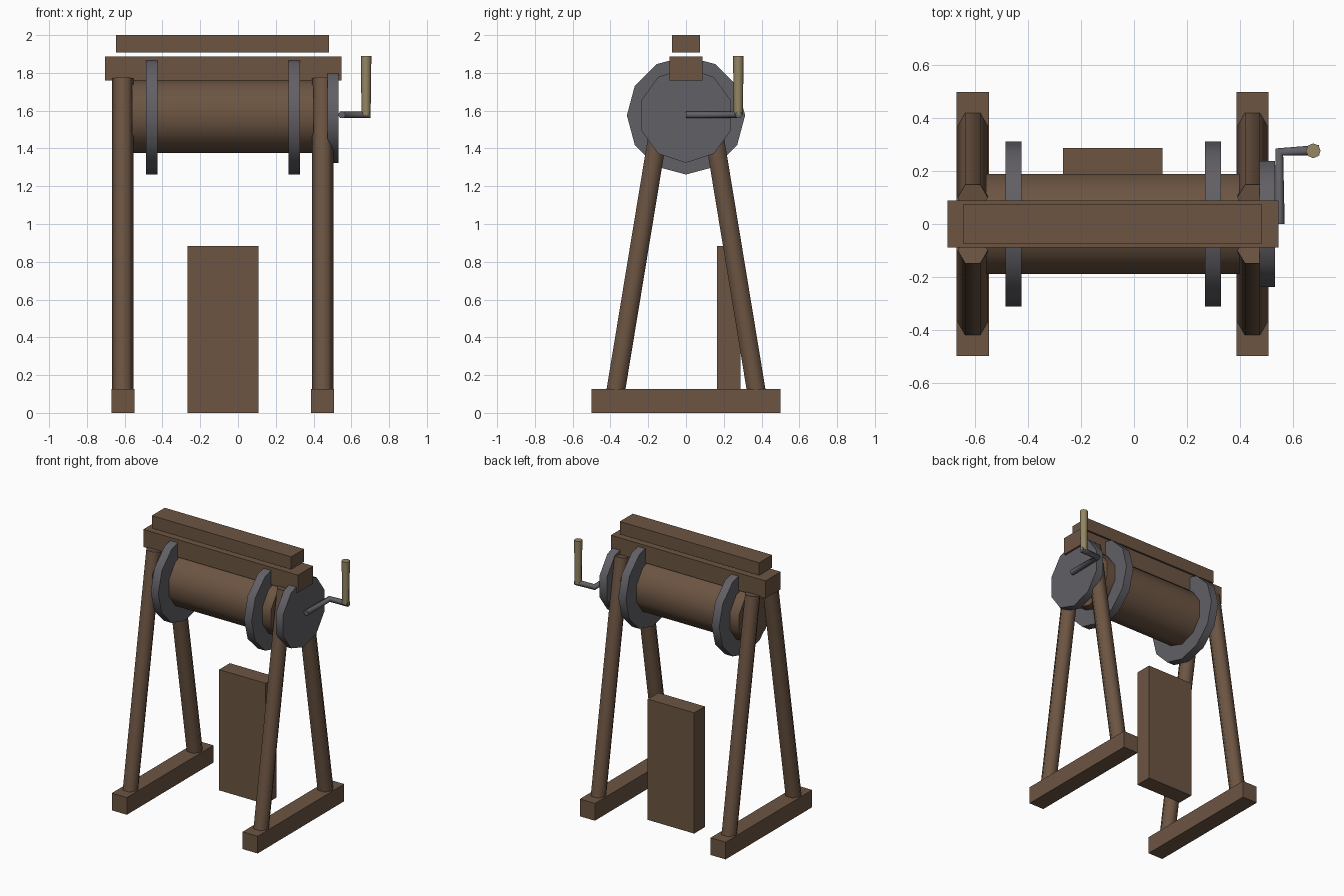
import bpy
from math import radians, pi
from mathutils import Vector, Matrix

if "Cube" in bpy.data.objects:
    bpy.data.objects.remove(bpy.data.objects["Cube"])


def material(name, rgb):
    m = bpy.data.materials.new(name)
    m.diffuse_color = (*rgb, 1)
    m.use_nodes = True
    m.node_tree.nodes["Principled BSDF"].inputs["Base Color"].default_value = m.diffuse_color
    return m


WOOD = material("wood", (0.15, 0.09, 0.055))
IRON = material("iron", (0.12, 0.115, 0.13))
GRIP = material("grip_wood", (0.30, 0.24, 0.13))


def box(name, x, y, z, mat=WOOD):
    bpy.ops.mesh.primitive_cube_add(size=1, location=[(a[0] + a[1]) / 2 for a in (x, y, z)])
    ob = bpy.context.object
    ob.name = name
    ob.scale = [a[1] - a[0] for a in (x, y, z)]
    bpy.ops.object.transform_apply(location=False, rotation=False)
    ob.data.materials.append(mat)
    return ob


def rod(name, a, b, r1, r2, sides, mat, spin=0.0):
    """Tapered prism between two points, smooth sides and flat ends."""
    a, b = Vector(a), Vector(b)
    d = b - a
    bpy.ops.mesh.primitive_cone_add(vertices=sides, radius1=r1, radius2=r2, depth=d.length)
    ob = bpy.context.object
    ob.name = name
    q = Vector((0, 0, 1)).rotation_difference(d)
    ob.data.transform(q.to_matrix().to_4x4() @ Matrix.Rotation(spin, 4, 'Z'))
    ob.location = (a + b) / 2
    ob.data.materials.append(mat)
    bpy.ops.object.shade_smooth_by_angle(angle=radians(65))
    return ob


AXIS = 1.575

# Two A-frames: foot and a pair of leaning legs
for side, x in (("left", -0.61), ("right", 0.448)):
    box(side + "_foot", (x - 0.061, x + 0.061), (-0.5, 0.5), (0, 0.126))
    for end, s in (("front", -1), ("back", 1)):
        rod(f"{side}_{end}_leg", (x, s * 0.378, 0.08), (x, s * 0.1, 1.77),
            0.057, 0.057, 6, WOOD, pi / 6)

# Top beams and loose board standing behind
box("top_beam", (-0.705, 0.547), (-0.088, 0.088), (1.76, 1.888))
box("upper_beam", (-0.645, 0.483), (-0.075, 0.075), (1.907, 2.0))
box("back_board", (-0.268, 0.108), (0.165, 0.288), (0, 0.883))


# Drum with flanges and the crank disc
def along_x(name, x0, x1, r, sides, mat):
    return rod(name, (x0, 0, AXIS), (x1, 0, AXIS), r, r, sides, mat, pi / 2)


along_x("drum", -0.56, 0.40, 0.198, 10, WOOD)
along_x("left_flange", -0.487, -0.426, 0.313, 12, IRON)
along_x("right_flange", 0.268, 0.329, 0.313, 12, IRON)
along_x("crank_disc", 0.474, 0.533, 0.251, 10, IRON)

# Bent crank bar, swept along a path
cu = bpy.data.curves.new("crank_bar", 'CURVE')
cu.dimensions = '3D'
cu.bevel_depth = 0.02
cu.bevel_resolution = 1
cu.use_fill_caps = True
sp = cu.splines.new('POLY')
pts = [(0.55, 0, 1.578), (0.55, 0.272, 1.578), (0.70, 0.279, 1.578)]
sp.points.add(len(pts) - 1)
for p, co in zip(sp.points, pts):
    p.co = (*co, 1)
bar = bpy.data.objects.new("crank_bar", cu)
bpy.context.collection.objects.link(bar)
cu.materials.append(IRON)

# Upright handle grip
rod("handle_grip", (0.678, 0.277, 1.577), (0.678, 0.277, 1.89), 0.024, 0.028, 8, GRIP)
